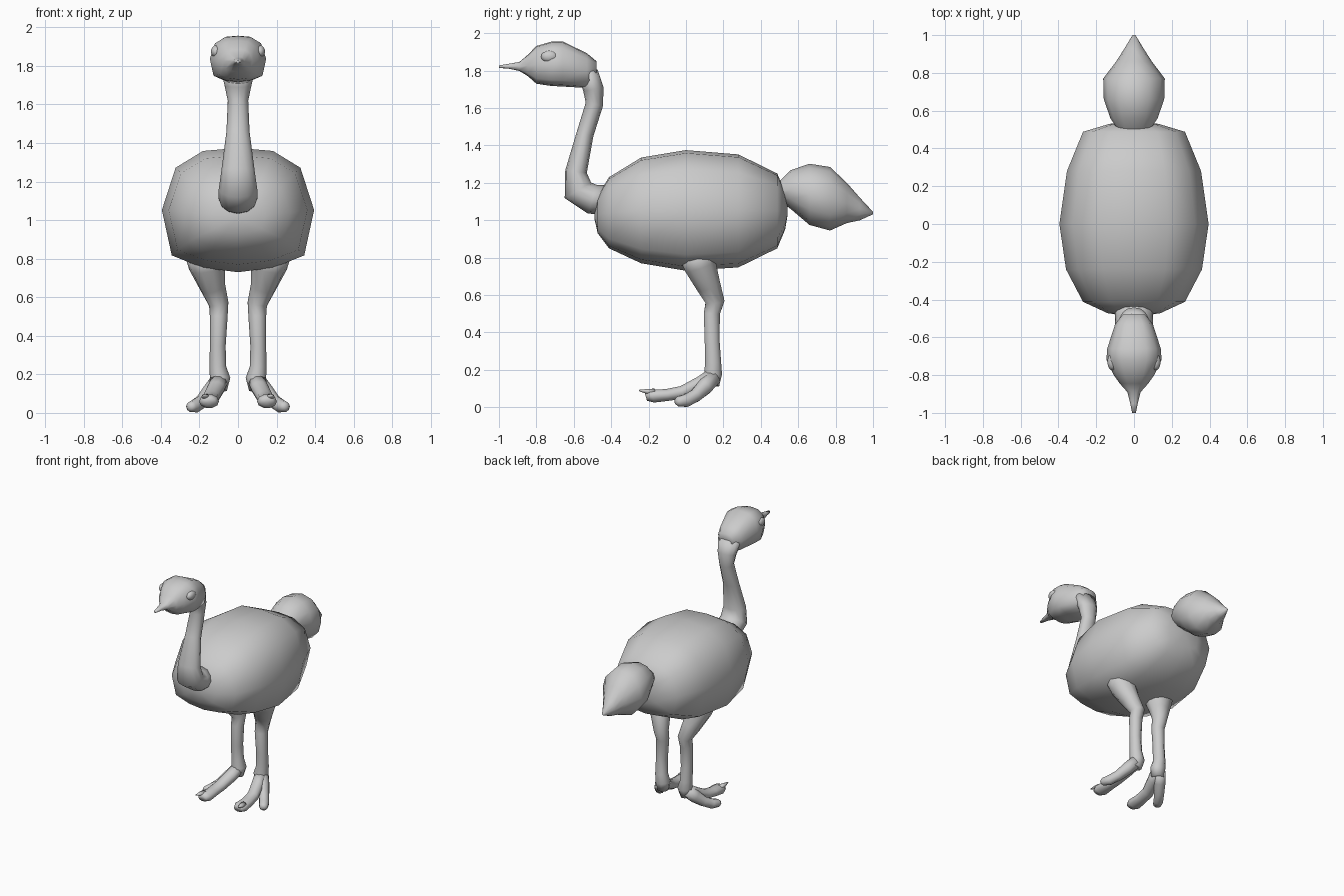
import bpy, bmesh, math
from mathutils import Vector

# unit cross-sections: boxier twelve-sided one for the body, round ones elsewhere
UPPER = [(1, 0), (.82, .68), (.46, .95), (0, 1), (-.46, .95), (-.82, .68)]
LOWER = [(-1, 0), (-.87, -.73), (-.46, -.93), (0, -1), (.46, -.93), (.87, -.73)]
BODY_SECTION = UPPER + LOWER


def round_section(n):
    return [(math.cos(2 * math.pi * i / n), math.sin(2 * math.pi * i / n)) for i in range(n)]


def finish(bm, name, mirror):
    bmesh.ops.recalc_face_normals(bm, faces=bm.faces)
    for f in bm.faces:
        f.smooth = True
    me = bpy.data.meshes.new(name)
    bm.to_mesh(me)
    bm.free()
    ob = bpy.data.objects.new(name, me)
    bpy.context.collection.objects.link(ob)
    if mirror:
        ob.modifiers.new("mirror", 'MIRROR').use_mirror_merge = False
    return ob


def loft(name, stations, section, tangent=None, mirror=False):
    """Skin rings (x, y, z, half width, half depth) set across the path."""
    bm = bmesh.new()
    pts = [Vector(s[:3]) for s in stations]
    rings = []
    for i, s in enumerate(stations):
        t = tangent or (pts[min(i + 1, len(pts) - 1)] - pts[max(i - 1, 0)]).normalized()
        u = Vector((1, 0, 0))
        u = (u - t * u.dot(t)).normalized()
        v = u.cross(t)
        rings.append([bm.verts.new(pts[i] + u * a * s[3] + v * b * s[4]) for a, b in section])
    n = len(section)
    for r0, r1 in zip(rings, rings[1:]):
        for k in range(n):
            bm.faces.new((r0[k], r0[(k + 1) % n], r1[(k + 1) % n], r1[k]))
    # closed ends
    for ring, p in ((rings[0], pts[0]), (rings[-1], pts[-1])):
        c = bm.verts.new(p)
        for k in range(n):
            bm.faces.new((ring[k], ring[(k + 1) % n], c))
    return finish(bm, name, mirror)


def side_loft(name, rows, section):
    """Rows of (y, top z, bottom z, half width), rings kept upright."""
    st = [(0, y, (a + b) / 2, w, (a - b) / 2) for y, a, b, w in rows]
    return loft(name, st, section, Vector((0, 1, 0)))


# body
side_loft("body", [
    (-.488, 1.06, 1.00, .04), (-.472, 1.13, .93, .14), (-.412, 1.23, .85, .27),
    (-.24, 1.335, .77, .36), (0, 1.375, .73, .395), (.28, 1.352, .748, .355),
    (.488, 1.25, .85, .27), (.53, 1.15, .95, .13), (.542, 1.08, 1.02, .04)], BODY_SECTION)

# tail
side_loft("tail", [
    (.47, 1.19, 1.12, .07), (.505, 1.215, 1.10, .09), (.56, 1.268, 1.06, .125),
    (.66, 1.302, .975, .16), (.77, 1.285, .945, .163), (.86, 1.20, .985, .095),
    (.93, 1.12, 1.0, .05), (1.0, 1.045, 1.032, .008)], round_section(12))

# neck
loft("neck", [
    (0, -.42, 1.11, .10, .08), (0, -.50, 1.112, .10, .08), (0, -.578, 1.16, .10, .082),
    (0, -.588, 1.26, .086, .058), (0, -.54, 1.46, .06, .046), (0, -.49, 1.62, .053, .047),
    (0, -.495, 1.70, .07, .055), (0, -.525, 1.79, .09, .055)], round_section(12))

# head and beak
side_loft("head", [
    (-1.0, 1.828, 1.814, .01), (-.95, 1.836, 1.811, .02), (-.89, 1.847, 1.798, .035),
    (-.845, 1.885, 1.77, .075), (-.80, 1.932, 1.73, .107), (-.72, 1.955, 1.718, .146),
    (-.66, 1.957, 1.715, .142), (-.53, 1.893, 1.707, .10), (-.478, 1.85, 1.78, .06)],
    BODY_SECTION)

# eyes
bm = bmesh.new()
bmesh.ops.create_uvsphere(bm, u_segments=14, v_segments=8, radius=1)
bmesh.ops.scale(bm, vec=(.026, .045, .032), verts=bm.verts)
bmesh.ops.translate(bm, vec=(.115, -.73, 1.875), verts=bm.verts)
finish(bm, "eyes", True)

# legs
ring = round_section(10)
loft("legs", [
    (.17, .05, .84, .11, .10), (.16, .075, .76, .095, .09), (.13, .12, .65, .066, .068),
    (.10, .155, .565, .051, .053), (.10, .138, .50, .046, .045), (.105, .14, .35, .041, .042),
    (.105, .145, .24, .043, .045), (.093, .145, .18, .053, .05), (.10, .135, .12, .043, .045)],
    ring, mirror=True)

# large inner toes
loft("inner_toes", [
    (.095, .145, .17, .048, .045), (.115, .07, .125, .047, .04), (.14, -.02, .08, .045, .036),
    (.147, -.10, .066, .046, .034), (.15, -.18, .06, .052, .038), (.15, -.215, .057, .035, .024)],
    ring, Vector((0, 1, .3)).normalized(), True)

# small outer toes
loft("outer_toes", [
    (.105, .145, .16, .045, .045), (.145, .10, .11, .042, .045), (.185, .05, .062, .036, .036),
    (.22, 0, .036, .035, .036), (.243, -.04, .032, .03, .028), (.25, -.055, .032, .015, .015)],
    ring, mirror=True)

# claws
loft("inner_claws", [
    (.165, -.17, .08, .025, .02), (.172, -.21, .085, .018, .013), (.178, -.25, .09, .005, .004)],
    round_section(8), mirror=True)
